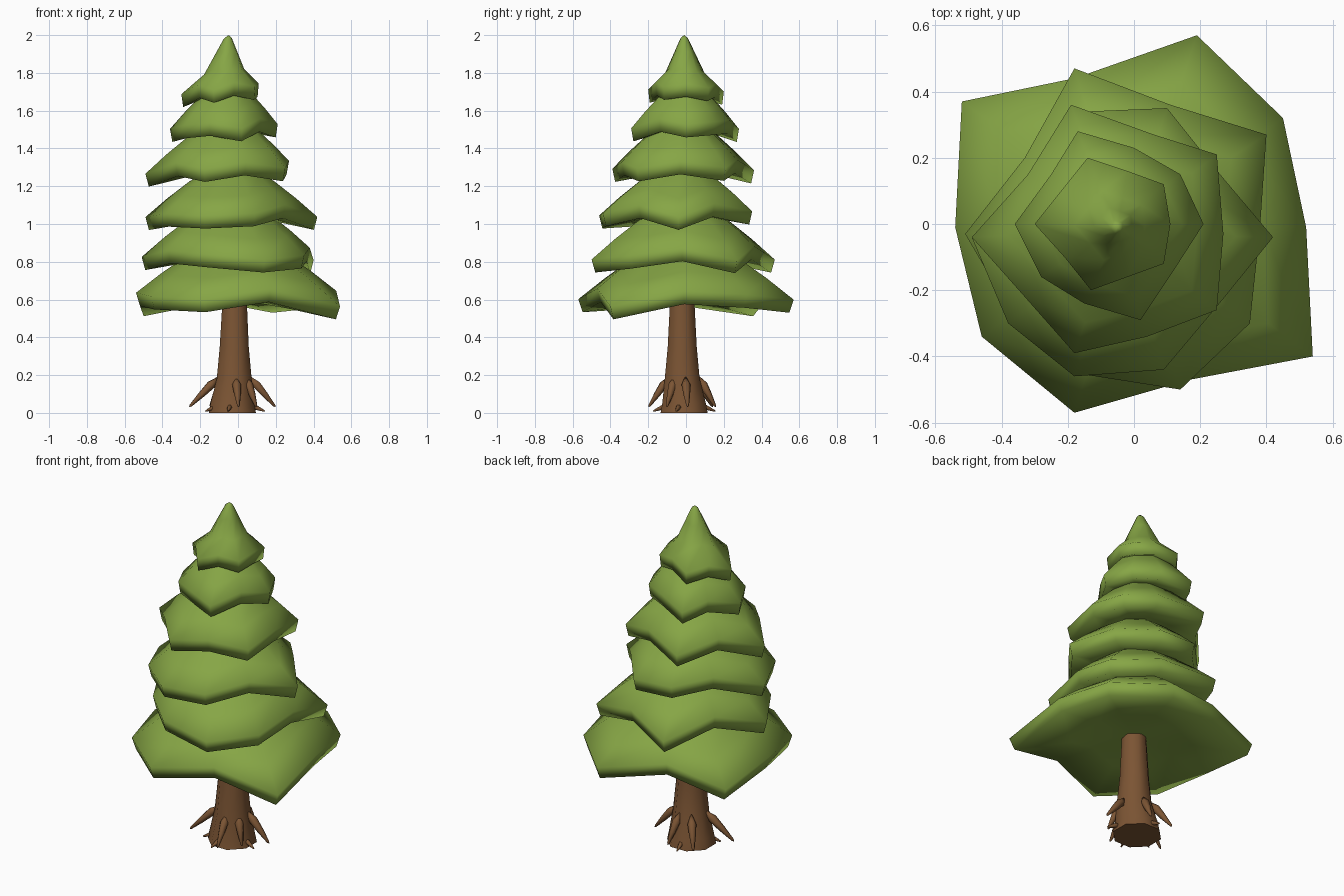
import bpy, bmesh, math
from mathutils import Vector

if "Cube" in bpy.data.objects:
    bpy.data.objects.remove(bpy.data.objects["Cube"], do_unlink=True)


def make_material(name, colour):
    mat = bpy.data.materials.new(name)
    mat.use_nodes = True
    mat.diffuse_color = colour
    mat.node_tree.nodes["Principled BSDF"].inputs["Base Color"].default_value = colour
    return mat


green = make_material("leaf_green", (0.24, 0.38, 0.06, 1))
brown = make_material("bark_brown", (0.20, 0.09, 0.034, 1))


def loft(name, rings, material, smooth_angle):
    """Skin a stack of equal-sized rings; a single-point ring closes to a tip."""
    bm = bmesh.new()
    loops = [[bm.verts.new(p) for p in ring] for ring in rings]
    for low, high in zip(loops, loops[1:]):
        count = max(len(low), len(high))
        for i in range(count):
            j = (i + 1) % count
            if len(high) == 1:
                bm.faces.new((low[i], low[j], high[0]))
            elif len(low) == 1:
                bm.faces.new((low[0], high[j], high[i]))
            else:
                bm.faces.new((low[i], low[j], high[j], high[i]))
    for end in (loops[0], loops[-1]):
        if len(end) > 1:
            bm.faces.new(end)
    bmesh.ops.recalc_face_normals(bm, faces=bm.faces)
    mesh = bpy.data.meshes.new(name)
    bm.to_mesh(mesh)
    bm.free()
    mesh.materials.append(material)
    obj = bpy.data.objects.new(name, mesh)
    bpy.context.collection.objects.link(obj)
    bpy.ops.object.select_all(action="DESELECT")
    bpy.context.view_layer.objects.active = obj
    obj.select_set(True)
    bpy.ops.object.shade_smooth_by_angle(angle=math.radians(smooth_angle))


RIM = 0.07
BOUGH = [(1, 0), (.75, .09), (.5, .17), (.2, .25)]
CROWN = [(1, 0), (.52, .085), (.28, .185), (.1, .26)]


def foliage_tier(name, centre, base, outline, wave, profile=BOUGH, steep=1.0, tip=.3):
    """Ragged skirt: long corners droop, the rim is thick, the underside nearly flat."""
    c = Vector(centre)
    arms = [Vector(p) - c for p in outline]
    reach = [a.length for a in arms]
    mean = sum(reach) / len(reach)
    # Droop with overall reach, plus a ripple where a corner outreaches its neighbours
    droop = [.45 * (r - mean) + wave * (r - (reach[i - 1] + reach[(i + 1) % len(reach)]) / 2)
             for i, r in enumerate(reach)]

    def ring(scale, height):
        return [(c.x + a.x * scale, c.y + a.y * scale, base + height - d * scale)
                for a, d in zip(arms, droop)]

    rings = [[(c.x, c.y, base + .05)], ring(.5, .03), ring(.96, 0)]
    rings += [ring(s, RIM + h * steep) for s, h in profile]
    rings.append([(c.x, c.y, base + RIM + tip * steep)])
    loft(name, rings, green, 180)


# Foliage, from the widest tier to the crown
foliage_tier("foliage_tier_1", (0, 0), .55, [
    (.52, -.01), (.45, .32), (.19, .57), (-.18, .44), (-.52, .37),
    (-.54, -.01), (-.46, -.34), (-.18, -.57), (.17, -.47), (.54, -.40)], .06, steep=1.2)
foliage_tier("foliage_tier_2", (-.03, -.01), .775, [
    (.38, -.02), (.40, .27), (.11, .36), (-.18, .47), (-.33, .20),
    (-.51, -.03), (-.37, -.27), (-.18, -.45), (.14, -.50), (.35, -.30)], .1, steep=1.1)
foliage_tier("foliage_tier_3", (-.03, -.03), 1.0, [
    (.42, -.04), (.26, .15), (.10, .35), (-.14, .34), (-.30, .17),
    (-.49, -.04), (-.38, -.30), (-.18, -.46), (.09, -.44), (.25, -.25)], .12)
foliage_tier("foliage_tier_4", (-.05, -.02), 1.24, [
    (.27, -.03), (.25, .21), (.06, .27), (-.19, .36), (-.32, .15),
    (-.49, -.04), (-.33, -.22), (-.18, -.39), (.04, -.34), (.25, -.26)], .08)
foliage_tier("foliage_tier_5", (-.05, 0), 1.46, [
    (.21, 0), (.14, .15), (0, .23), (-.17, .28), (-.25, .15),
    (-.36, 0), (-.28, -.16), (-.15, -.24), (.02, -.29), (.12, -.14)], .15, steep=.9)
foliage_tier("foliage_crown", (-.05, -.01), 1.655, [
    (.11, 0), (.09, .12), (-.02, .16), (-.14, .20), (-.22, .10),
    (-.30, 0), (-.21, -.10), (-.13, -.20), (-.02, -.16), (.09, -.12)],
    .2, profile=CROWN, tip=.275)


# Trunk, flared at the foot and leaning slightly forward
def circle(x, y, radius, z, sides=8):
    steps = [math.tau * (i + .5) / sides for i in range(sides)]
    return [(x + radius * math.cos(a), y + radius * math.sin(a), z) for a in steps]


loft("trunk", [circle(-.03, -.01, .135, 0), circle(-.03, -.01, .125, .05),
               circle(-.02, -.02, .1, .18), circle(-.02, -.02, .083, .35),
               circle(-.017, -.02, .065, .68)], brown, 50)


# Roots: spindles leaning out from the trunk
def spindle(name, degrees, start, end, thickness):
    a = math.radians(degrees)
    out = Vector((math.cos(a), math.sin(a), 0))
    middle = Vector((-.02, -.01, 0))
    top = middle + out * start[0] + Vector((0, 0, start[1]))
    foot = middle + out * end[0] + Vector((0, 0, end[1]))
    side = out.cross(Vector((0, 0, 1)))
    lift = side.cross(foot - top).normalized()
    rings = [[top]]
    for along, width in ((.3, 1), (.6, .75), (.95, .3)):
        p = top.lerp(foot, along)
        rings.append([p + thickness * width * (side * math.cos(t) + lift * math.sin(t))
                      for t in (math.tau * k / 6 for k in range(6))])
    rings.append([foot])
    loft(name, rings, brown, 60)


for i, (angle, reach) in enumerate([(5, .22), (80, .17), (130, .2),
                                    (197, .25), (277, .19), (322, .15)]):
    spindle(f"root_{i + 1}", angle, (.075, .2), (reach, .03), .024)
for i, angle in enumerate((100, 205, 258, 345)):
    spindle(f"small_root_{i + 1}", angle, (.09, .04), (.17, .008), .014)
